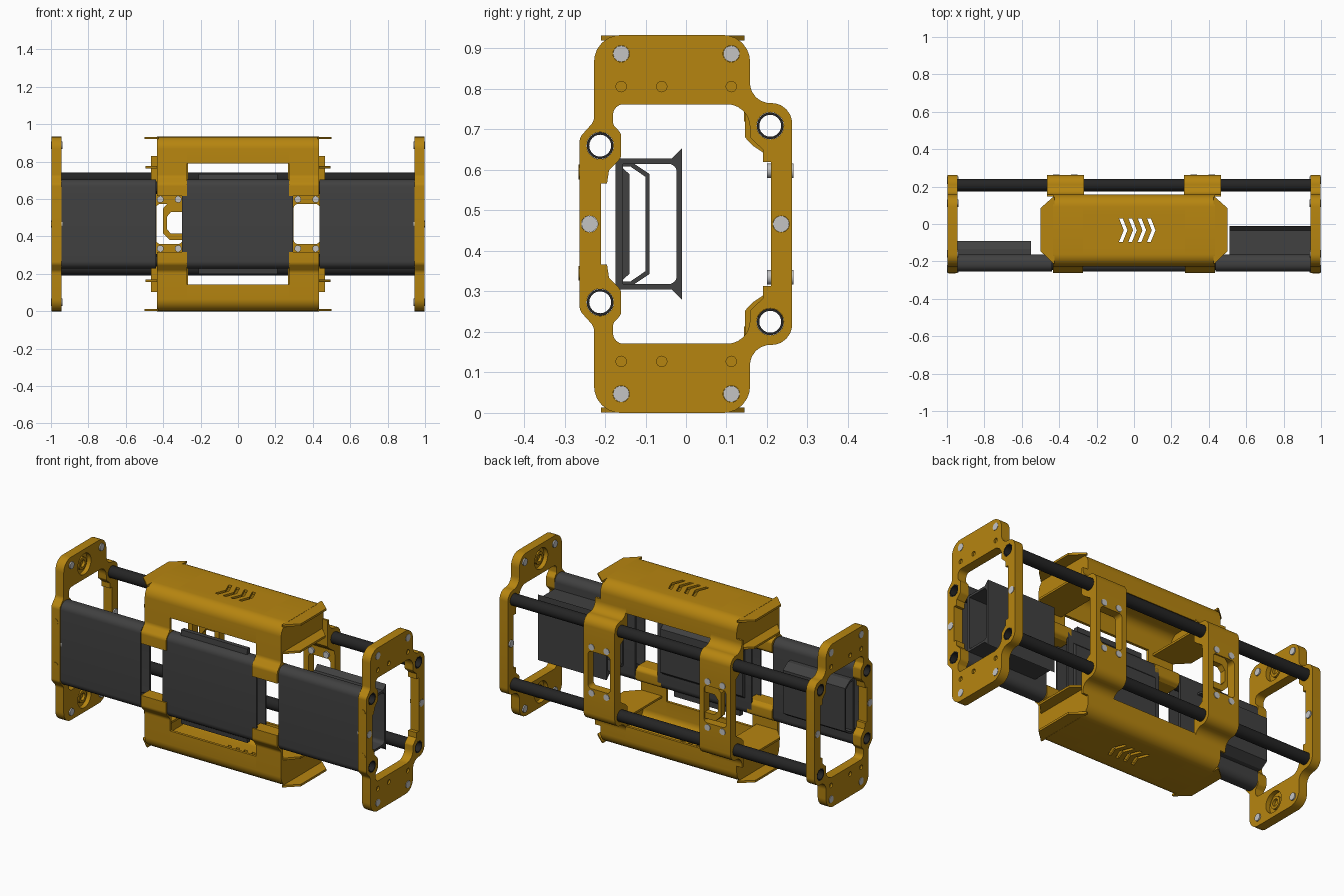
import bpy, bmesh, math
from mathutils import Vector, Matrix

if "Cube" in bpy.data.objects:
    bpy.data.objects.remove(bpy.data.objects["Cube"])

C = 0.4665  # mid height, everything mirrors about it


def material(name, r, g, b):
    m = bpy.data.materials.new(name)
    m.diffuse_color = (r, g, b, 1)
    m.use_nodes = True
    m.node_tree.nodes["Principled BSDF"].inputs["Base Color"].default_value = m.diffuse_color
    return m


GOLD = material("gold", 0.47, 0.235, 0.005)
GREY = material("dark grey", 0.052, 0.052, 0.052)
BLACK = material("black", 0.018, 0.018, 0.018)
SILVER = material("silver", 0.55, 0.55, 0.55)

# local (x, y, z) to world for each extrusion axis
AXES = {'X': Matrix(((0, 0, 1), (1, 0, 0), (0, 1, 0))).to_4x4(),
        'Y': Matrix(((1, 0, 0), (0, 0, -1), (0, 1, 0))).to_4x4(),
        'Z': Matrix.Identity(4)}


def fillet(pts):
    """Round every corner (u, v, radius) of a polygon."""
    out, n = [], len(pts)
    for i, q in enumerate(pts):
        p = Vector(q[:2])
        r = q[2] if len(q) > 2 else 0
        if r == 0:
            out.append(p)
            continue
        a = (Vector(pts[i - 1][:2]) - p).normalized()
        b = (Vector(pts[(i + 1) % n][:2]) - p).normalized()
        half = a.angle(b) / 2
        t = r / math.tan(half)
        c = p + (a + b).normalized() * (r / math.sin(half))
        u, v = p + a * t - c, p + b * t - c
        out += [c + u.lerp(v, k / 6).normalized() * r for k in range(7)]
    return out


def circle(u, v, r, n=24):
    return [(u + r * math.cos(k * math.tau / n), v + r * math.sin(k * math.tau / n))
            for k in range(n)]


def flip(pts):
    return [(p[0], 2 * C - p[1]) + tuple(p[2:]) for p in pts]


def mirrored(half):
    return half + flip(half)[::-1]


def prism(name, loops, lo, hi, mat, axis='X'):
    """Extrude filled outlines (first outer, rest holes) from lo to hi along an axis."""
    cu = bpy.data.curves.new(name, 'CURVE')
    cu.dimensions, cu.fill_mode, cu.extrude = '2D', 'BOTH', (hi - lo) / 2
    for pts in loops:
        pts = fillet(pts)
        s = cu.splines.new('POLY')
        s.points.add(len(pts) - 1)
        s.use_cyclic_u = True
        for sp, p in zip(s.points, pts):
            sp.co = (p[0], p[1], 0, 1)
    tmp = bpy.data.objects.new(name, cu)
    bpy.context.collection.objects.link(tmp)
    dg = bpy.context.evaluated_depsgraph_get()
    me = bpy.data.meshes.new_from_object(tmp.evaluated_get(dg))
    bpy.data.objects.remove(tmp)
    bm = bmesh.new()
    bm.from_mesh(me)
    bmesh.ops.remove_doubles(bm, verts=bm.verts, dist=1e-5)
    bmesh.ops.recalc_face_normals(bm, faces=bm.faces)
    mid = (lo + hi) / 2 * (-1 if axis == 'Y' else 1)
    bm.transform(AXES[axis] @ Matrix.Translation((0, 0, mid)))
    bm.to_mesh(me)
    bm.free()
    me.materials.clear()
    me.materials.append(mat)
    ob = bpy.data.objects.new(name, me)
    bpy.context.collection.objects.link(ob)
    return ob


def sided(name, loops, s, a, b, mat, axis='X'):
    return prism(name, loops, min(s * a, s * b), max(s * a, s * b), mat, axis)


def rect(u0, u1, v0, v1):
    return [(u0, v0), (u1, v0), (u1, v1), (u0, v1)]


# Hollow guide tubes
TUBES = [(-0.212, 0.66), (-0.212, 0.273), (0.208, 0.709), (0.208, 0.225)]
for y, z in TUBES:
    prism("guide_tube", [circle(y, z, 0.033), circle(y, z, 0.027)], -0.998, 0.998, BLACK)
tube_holes = [circle(y, z, 0.0335) for y, z in TUBES]

# End plates: inner layer with round recesses, solid core, outer layer with pilot holes
outer = mirrored([(0.262, 0.765, 0.05), (0.158, 0.765, 0.05), (0.158, 0.933, 0.065),
                  (-0.227, 0.933, 0.065), (-0.227, 0.72, 0.03), (-0.263, 0.68, 0.03)])
inner = mirrored([(0.21, 0.62), (0.19, 0.62), (0.19, 0.65), (0.158, 0.68, 0.015),
                  (0.157, 0.762, 0.055), (-0.18, 0.762, 0.025), (-0.18, 0.712, 0.015),
                  (-0.16, 0.69, 0.02), (-0.16, 0.63, 0.02), (-0.19, 0.6),
                  (-0.195, 0.567), (-0.21, 0.567)])
pilots = [circle(y, z, 0.013, 16) for y in (-0.16, -0.06, 0.112) for z in (0.127, 0.806)]
recess = [circle(-0.04, z, 0.06) for z in (0.085, 0.848)]
BOLTS = [(y, z) for y in (-0.16, 0.112) for z in (0.047, 0.887)] + [(-0.238, C), (0.235, C)]
bolt_holes = [circle(y, z, 0.0205) for y, z in BOLTS]
base = [outer, inner] + tube_holes + bolt_holes
for s in (-1, 1):
    sided("end_plate_inner", base + recess, s, 0.945, 0.97, GOLD)
    sided("end_plate_core", base, s, 0.97, 0.988, GOLD)
    sided("end_plate_outer", base + pilots, s, 0.988, 0.998, GOLD)
    for z in (0.085, 0.848):
        sided("recess_ring", [circle(-0.04, z, 0.035), circle(-0.04, z, 0.02)], s, 0.955, 0.97, GOLD)
    for y, z in BOLTS:
        sided("plate_bolt", [circle(y, z, 0.02)], s, 0.938, 1.0, SILVER)
    for z in (0.345, 0.595):
        prism("edge_plug", [circle(s * 0.973, z, 0.018, 16)], -0.265, -0.262, GOLD, 'Y')

# Front panels: hollow sleeves around the front tubes
sleeve = mirrored([(-0.162, 0.705, 0.04), (-0.255, 0.705, 0.04)])
sleeve_in = mirrored([(-0.174, 0.695, 0.032), (-0.247, 0.695, 0.032)])
for name, a, b in (("left_panel", -0.945, -0.438), ("centre_panel", -0.3, 0.295),
                   ("right_panel", 0.435, 0.945)):
    prism(name, [sleeve, sleeve_in], a, b, GREY)

# Housings behind the side panels
prism("left_housing", [mirrored([(-0.09, 0.59), (-0.135, 0.62), (-0.165, 0.62)]),
                       mirrored([(-0.1, 0.583), (-0.138, 0.609), (-0.16, 0.609)])],
      -0.945, -0.55, GREY)
prism("right_housing", [mirrored([(-0.01, 0.654), (-0.036, 0.628), (-0.165, 0.628)]),
                        mirrored([(-0.023, 0.615, 0.02), (-0.155, 0.615)])],
      0.51, 0.945, GREY)
# Centre panel back cover and raised rails
prism("centre_back_cover", [mirrored([(-0.14, 0.59), (-0.163, 0.61)])], -0.26, 0.26, GREY)
for f in (lambda p: p, flip):
    prism("centre_rail", [f([(-0.22, 0.69), (-0.19, 0.69), (-0.19, 0.735), (-0.215, 0.735)])],
          -0.21, 0.21, GREY)

# Central shells, top and bottom
T = 0.015
rib = [(-0.262, 0.615), (-0.262, 0.68, 0.03), (-0.227, 0.72, 0.03), (-0.227, 0.933, 0.065),
       (0.158, 0.933, 0.065), (0.158, 0.72), (0.158 - T, 0.72), (0.158 - T, 0.918, 0.05),
       (-0.227 + T, 0.918, 0.05), (-0.227 + T, 0.715), (-0.162, 0.69, 0.02),
       (-0.162, 0.63, 0.02), (-0.185, 0.615)]
clamp = [(0.262, 0.61), (0.262, 0.765, 0.05), (0.158, 0.765, 0.05), (0.158, 0.83),
         (0.146, 0.83), (0.146, 0.68), (0.165, 0.66), (0.21, 0.63), (0.21, 0.61)]
front_rail = [(-0.227, 0.79), (-0.227, 0.933, 0.065), (-0.12, 0.933), (-0.12, 0.918),
              (-0.227 + T, 0.918, 0.05), (-0.227 + T, 0.79)]
rear_rail = [(0.158, 0.79), (0.158, 0.933, 0.065), (0.05, 0.933), (0.05, 0.918),
             (0.158 - T, 0.918, 0.05), (0.158 - T, 0.79)]
bulkhead = [(-0.22, 0.765), (-0.22, 0.925, 0.06), (0.15, 0.925, 0.06), (0.15, 0.765)]
chevrons = []
for k in range(4):
    x = -0.08 + 0.05 * k
    chevrons.append([(x, 0.03), (x + 0.02, 0.03), (x + 0.045, -0.033), (x + 0.02, -0.095),
                     (x, -0.095), (x + 0.025, -0.033)])
for top in (True, False):
    f = (lambda p: p) if top else flip
    level = (lambda a, b: (a, b)) if top else (lambda a, b: (2 * C - b, 2 * C - a))
    tube_f = circle(-0.212, 0.66, 0.0335)
    tube_r = circle(0.208, 0.709, 0.0335)
    prism("shell_front_wall", [f(front_rail)], -0.272, 0.272, GOLD)
    prism("shell_rear_wall", [f(rear_rail)], -0.272, 0.272, GOLD)
    prism("shell_cover", [rect(-0.272, 0.272, -0.12, 0.05)] + chevrons,
          *level(0.918, 0.933), GOLD, 'Z')
    for s in (-1, 1):
        sided("shell_rib", [f(rib), f(tube_f)], s, 0.272, 0.432, GOLD)
        sided("rear_clamp", [f(clamp), f(tube_r)], s, 0.268, 0.465, GOLD)
        sided("shell_bulkhead", [f(bulkhead)], s, 0.42, 0.432, GOLD)
        for name, x0, x1, a, b in (("end_tab", 0.425, 0.5, 0.92, 0.932),
                                   ("inner_tab", 0.3, 0.495, 0.764, 0.776)):
            tab = [(s * x0, 0.145), (s * 0.432, 0.145), (s * x1, 0.085),
                   (s * x1, -0.145), (s * 0.432, -0.21), (s * x0, -0.21)]
            prism(name, [tab], *level(a, b), GOLD, 'Z')

# Rear frames joining the upper and lower clamps, with bolts
for s in (-1, 1):
    window = [(s * 0.298, 0.36, 0.02), (s * 0.437, 0.36, 0.02),
              (s * 0.437, 0.573, 0.02), (s * 0.298, 0.573, 0.02)]
    frame = rect(*sorted((s * 0.268, s * 0.465)), 0.315, 0.618)
    prism("rear_frame", [frame, window], 0.212, 0.262, GOLD, 'Y')
    for x in (0.32, 0.415):
        for z in (0.335, 0.598):
            prism("frame_bolt", [circle(s * x, z, 0.018, 16)], 0.2, 0.265, SILVER, 'Y')

# Hook bracket in the left frame window
prism("hook_bracket", [[(-0.295, 0.38), (-0.365, 0.38), (-0.4, 0.415), (-0.4, 0.55),
                        (-0.365, 0.59), (-0.295, 0.59), (-0.295, 0.53), (-0.36, 0.53, 0.01),
                        (-0.38, 0.505), (-0.38, 0.44), (-0.36, 0.415, 0.01), (-0.295, 0.415)]],
      0.22, 0.255, GOLD, 'Y')

# Smooth round parts, keep edges sharp
for ob in bpy.context.scene.objects:
    ob.select_set(True)
    bpy.context.view_layer.objects.active = ob
bpy.ops.object.shade_smooth_by_angle(angle=math.radians(30))
